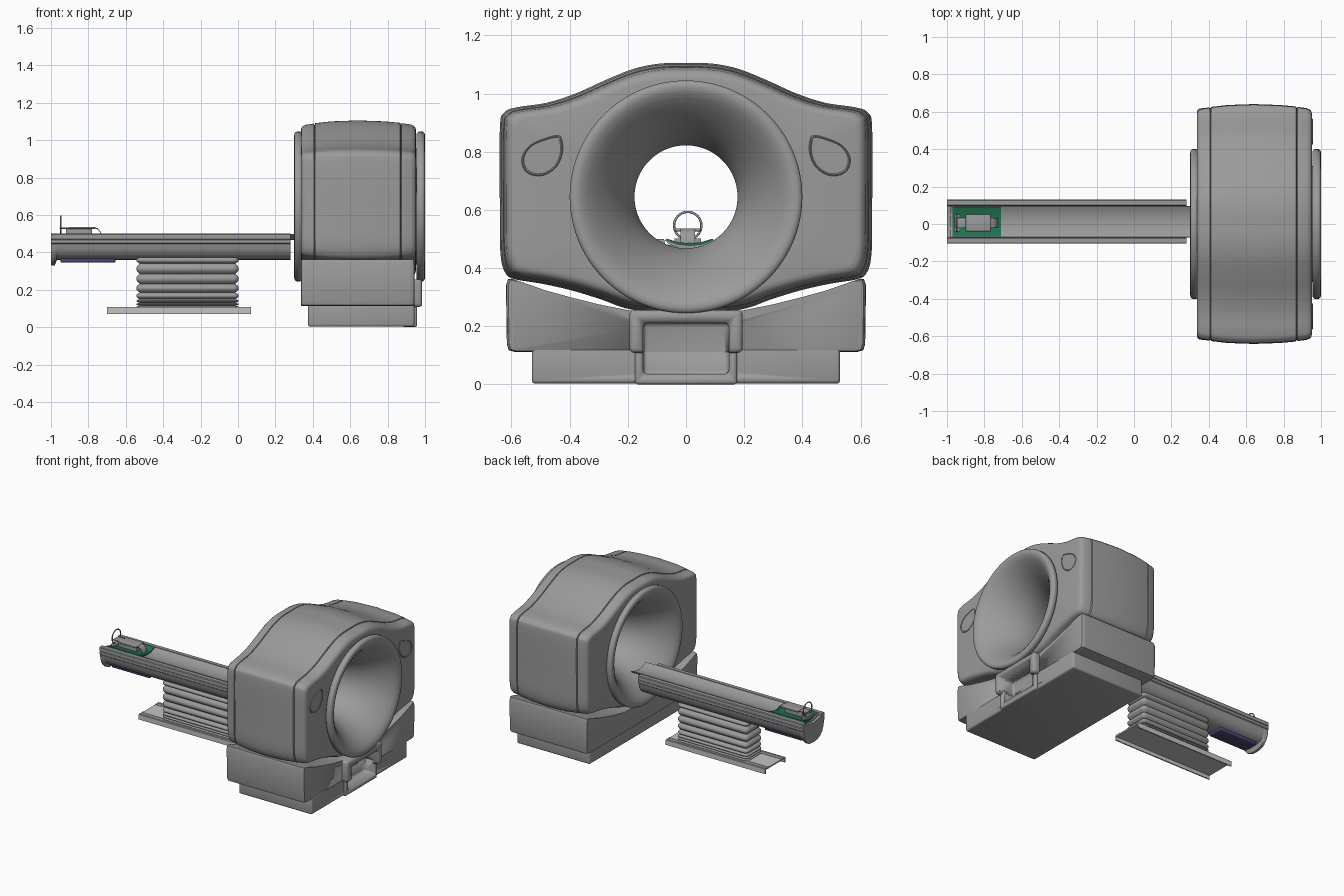
import bpy, bmesh, math
from mathutils import Vector

if "Cube" in bpy.data.objects:
    bpy.data.objects.remove(bpy.data.objects["Cube"])


def material(name, r, g, b):
    m = bpy.data.materials.new(name)
    m.use_nodes = True
    m.diffuse_color = (r, g, b, 1)
    m.node_tree.nodes["Principled BSDF"].inputs["Base Color"].default_value = (r, g, b, 1)
    return m


GREY = material("shell grey", .33, .33, .33)
PALE = material("pale grey", .55, .55, .54)
GREEN = material("mat green", .015, .17, .08)
BLUE = material("navy blue", .06, .06, .17)
BORE_Z = .645
TABLE_Y = .0125


def finish(name, bm, mat, angle=35):
    bmesh.ops.recalc_face_normals(bm, faces=bm.faces)
    mesh = bpy.data.meshes.new(name)
    bm.to_mesh(mesh)
    bm.free()
    mesh.materials.append(mat)
    ob = bpy.data.objects.new(name, mesh)
    bpy.context.collection.objects.link(ob)
    bpy.ops.object.select_all(action='DESELECT')
    ob.select_set(True)
    bpy.context.view_layer.objects.active = ob
    bpy.ops.object.shade_smooth_by_angle(angle=math.radians(angle))
    return ob


def loft(name, rings, mat, caps=True, angle=35):
    """Skin closed rings of equal length."""
    bm = bmesh.new()
    rows = [[bm.verts.new(p) for p in ring] for ring in rings]
    n = len(rows[0])
    for a, b in zip(rows, rows[1:]):
        for i in range(n):
            j = (i + 1) % n
            bm.faces.new((a[i], a[j], b[j], b[i]))
    if caps:
        bm.faces.new(rows[0])
        bm.faces.new(rows[-1])
    return finish(name, bm, mat, angle)


def box(name, lo, hi, mat, bevel=0.0):
    bm = bmesh.new()
    bmesh.ops.create_cube(bm, size=1)
    for v in bm.verts:
        v.co = [(a + b) / 2 + c * (b - a) for a, b, c in zip(lo, hi, v.co)]
    if bevel:
        bmesh.ops.bevel(bm, geom=bm.edges[:], offset=bevel, segments=3, profile=.5, affect='EDGES')
    return finish(name, bm, mat)


def mirrored(half):
    """Complete a half outline whose first and last points lie on the axis."""
    return half + [(-u, z) for u, z in half[-2:0:-1]]


def smooth(pts, k=5):
    """Closed Catmull-Rom outline."""
    out, n = [], len(pts)
    for i in range(n):
        p0, p1, p2, p3 = (Vector(pts[(i + d) % n]) for d in (-1, 0, 1, 2))
        for s in range(k):
            t = s / k
            v = .5 * (2 * p1 + (p2 - p0) * t + (2 * p0 - 5 * p1 + 4 * p2 - p3) * t * t
                      + (3 * p1 - p0 - 3 * p2 + p3) * t ** 3)
            out.append((v.x, v.y))
    return out


def shrink(outline, x, inset, cz, hy, hz):
    return [(x, y * (1 - inset / hy), cz + (z - cz) * (1 - inset / hz)) for y, z in outline]


def extrude_x(name, outline, x0, x1, mat, cy=TABLE_Y):
    return loft(name, [[(x, cy + u, z) for u, z in outline] for x in (x0, x1)], mat)


# Gantry shell: two covers and a crowned middle, split by grooves
shell = smooth(mirrored([
    (0, .25), (.18, .256), (.3, .295), (.4, .325), (.5, .347), (.59, .362), (.622, .385),
    (.638, .45), (.64, .6), (.64, .88), (.625, .935), (.58, .953), (.48, .968),
    (.38, 1.0), (.28, 1.045), (.18, 1.085), (.09, 1.103), (0, 1.105)]))


def bore_ring(x, r):
    return [(x, r * math.cos(a), BORE_Z + r * math.sin(a))
            for a in (math.atan2(z - BORE_Z, y) for y, z in shell)]


stations = [(.336, .055), (.339, .04), (.347, .03), (.36, .024), (.405, .017), (.409, .027),
            (.413, .015), (.5, .005), (.64, 0), (.78, .005), (.867, .013), (.871, .026),
            (.875, .015), (.925, .022), (.94, .029), (.949, .04), (.952, .055)]
rings = [shrink(shell, x, d, .68, .64, .43) for x, d in stations]
loft("gantry_shell", [bore_ring(.336, .37)] + rings + [bore_ring(.952, .37)], GREY, caps=False)

# Flared bore with raised rims
half_bore = [(.345, .39), (.335, .4), (.312, .4), (.303, .393), (.3, .38), (.304, .362),
             (.32, .338), (.35, .306), (.4, .265), (.45, .232), (.5, .206), (.55, .187),
             (.6, .177)]
bore = half_bore + [(1.3 - x, r) for x, r in reversed(half_bore)]
loft("bore_flare", [[(x, r * math.cos(a), BORE_Z + r * math.sin(a))
                     for a in (math.tau * i / 96 for i in range(96))] for x, r in bore],
     GREY, caps=False, angle=50)

# Oval cover pads on the rear face
pad = smooth([(.425, .79), (.425, .838), (.44, .857), (.49, .845), (.54, .82),
              (.566, .775), (.55, .73), (.5, .716), (.45, .742)])
for side, label in ((1, "left"), (-1, "right")):
    loft("cover_pad_" + label,
         [[(x, side * (.495 + (y - .495) * s), .787 + (z - .787) * s) for y, z in pad]
          for x, s in ((.951, 1), (.955, .97), (.956, .93), (.953, .88))], GREY, angle=20)

# Base: upper skirt with a sagging top, plinth and cable housing
skirt = mirrored([(0, .112), (.59, .112), (.61, .118), (.616, .14), (.619, .34), (.612, .362),
                  (.595, .362), (.5, .328), (.4, .3), (.3, .275), (.2, .255), (0, .25)])
skirt_stations = [(.337, .02), (.34, .008), (.35, .002), (.365, 0), (.915, 0), (.93, .002),
                  (.94, .008), (.943, .02)]
base_parts = [
    loft("base_skirt", [shrink(skirt, x, d, .24, .62, .4) for x, d in skirt_stations], GREY),
    box("plinth", (.375, -.53, .003), (.943, .53, .13), GREY, .012),
    box("housing_top", (.88, -.195, .108), (.985, .195, .256), GREY, .018),
    box("housing_foot", (.88, -.175, 0), (.957, .175, .13), GREY, .01)]

# Cable recess cut through the housing
cutter = box("recess_cutter", (.87, -.147, .035), (1.1, .147, .212), GREY, .015)
cutter.hide_render = True
for ob in base_parts:
    mod = ob.modifiers.new("recess", 'BOOLEAN')
    mod.object, mod.operation, mod.solver = cutter, 'DIFFERENCE', 'EXACT'
    bpy.context.view_layer.objects.active = ob
    bpy.ops.object.modifier_apply(modifier=mod.name)
bpy.data.objects.remove(cutter)

# Patient table: trough body with side rails and a deeper end cap
upper = [(.112, .445), (.1175, .45), (.1175, .466), (.113, .469), (.1175, .472), (.1175, .495),
         (.113, .5), (.088, .5), (.084, .482), (0, .468)]
trough = mirrored([(0, .36), (.04, .362), (.07, .37), (.092, .39), (.106, .415)] + upper)
extrude_x("table_body", trough, -.985, .28, GREY)
end = mirrored([(0, .33), (.04, .334), (.07, .348), (.094, .375), (.108, .41)] + upper)
loft("table_end", [[(x, TABLE_Y + u, z + lift * max(0, .45 - z)) for u, z in end]
                   for x, lift in ((-1, .03), (-.995, 0), (-.98, 0), (-.968, .25))], GREY)

# Curved sliding top reaching into the bore
dish = mirrored([(0, .466), (.04, .47), (.07, .482), (.084, .494), (.082, .499), (.068, .492),
                 (.04, .482), (0, .478)])
extrude_x("sliding_top", dish, -.98, .36, GREY)

# Green head mat following the dish
mat_outline = mirrored([(0, .477), (.04, .481), (.068, .491), (.08, .498), (.079, .501),
                        (.068, .498), (.04, .489), (0, .485)])
extrude_x("head_mat", mat_outline, -.97, -.71, GREEN)

# Head holder: tray, post, sloped tongue, and loop
cy = .006
box("holder_post", (-.92, cy - .015, .482), (-.78, cy + .015, .53), GREY, .003)
box("holder_tray", (-.9, cy - .045, .526), (-.765, cy + .045, .536), GREY, .003)
box("holder_neck", (-.955, cy - .028, .526), (-.895, cy + .028, .534), GREY, .003)
loft("holder_tongue", [[(x, cy + y, z + t) for y, t in ((-.025, 0), (.025, 0), (.025, .007), (-.025, .007))]
                       for x, z in ((-.77, .528), (-.75, .522), (-.735, .505), (-.728, .487))], GREY)
loft("holder_foot", [[(x, cy + y, z) for x, y in ((-.96, -.045), (-.93, -.045), (-.93, .045), (-.96, .045))]
                     for z in (.482, .502)], GREY)
bpy.ops.mesh.primitive_torus_add(major_radius=.047, minor_radius=.004, major_segments=40,
                                 minor_segments=8, location=(-.947, cy, .546),
                                 rotation=(0, math.pi / 2, 0))
loop = bpy.context.object
loop.name = "holder_loop"
loop.data.materials.append(GREY)
bpy.ops.object.shade_smooth()

# Control box under the head end
box("control_box", (-.95, TABLE_Y - .055, .346), (-.655, TABLE_Y + .055, .372), BLUE, .006)


# Bellows column with folds that tighten towards the floor
def rounded_rect(z, d):
    r, pts = .03, []
    for sx, sy, start in ((1, 1, 0), (-1, 1, 1), (-1, -1, 2), (1, -1, 3)):
        for k in range(5):
            a = (start + k / 4) * math.pi / 2
            pts.append((-.27 + sx * (.275 - r) + (r - d) * math.cos(a),
                        TABLE_Y + sy * (.09 - r) + (r - d) * math.sin(a), z))
    return pts


folds = []
edges = [.1, .115, .13, .15, .185, .232, .285, .34, .375]
for lo, hi in zip(edges, edges[1:]):
    folds += [rounded_rect(lo + (hi - lo) * t, d)
              for t, d in ((0, .02), (.2, .007), (.4, .001), (.6, .001), (.8, .007))]
loft("bellows", folds + [rounded_rect(edges[-1], .02)], GREY, angle=50)

# Floor rail: open channel with raised ribs
channel = [(-.112, .07), (-.112, .105), (.112, .105), (.112, .07), (.104, .07), (.104, .096),
           (-.104, .096), (-.104, .07)]
extrude_x("floor_rail", channel, -.7, .07, PALE)
for i, u in enumerate((-.1, -.075, .075, .1)):
    box("rail_rib_%d" % (i + 1), (-.7, TABLE_Y + u - .005, .1), (.07, TABLE_Y + u + .005, .109), PALE)
